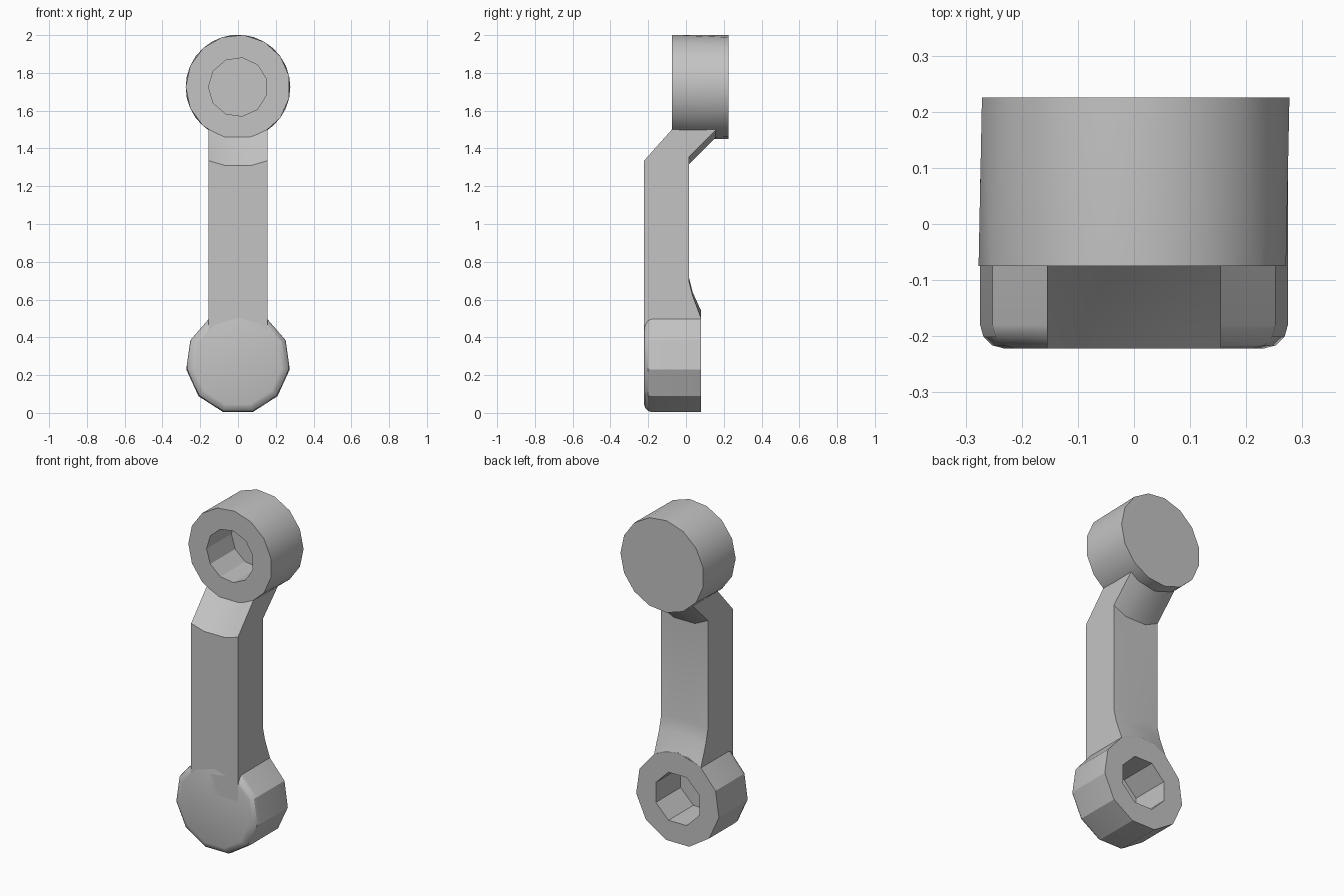
import bpy
import bmesh
from math import sin, cos, pi

if "Cube" in bpy.data.objects:
    bpy.data.objects.remove(bpy.data.objects["Cube"])

grey = bpy.data.materials.new("plain grey")
grey.use_nodes = True
colour = (0.55, 0.55, 0.55, 1)
grey.diffuse_color = colour
grey.node_tree.nodes["Principled BSDF"].inputs["Base Color"].default_value = colour


def finish(bm, name):
    bmesh.ops.recalc_face_normals(bm, faces=bm.faces)
    mesh = bpy.data.meshes.new(name)
    bm.to_mesh(mesh)
    bm.free()
    mesh.materials.append(grey)
    obj = bpy.data.objects.new(name, mesh)
    bpy.context.collection.objects.link(obj)
    bpy.ops.object.select_all(action="DESELECT")
    obj.select_set(True)
    bpy.context.view_layer.objects.active = obj
    bpy.ops.object.shade_smooth_by_angle(angle=pi / 6)
    return obj


def ring(bm, sides, radius, phase, y, z):
    angles = [phase + 2 * pi * i / sides for i in range(sides)]
    return [bm.verts.new((radius * cos(a), y, z + radius * sin(a))) for a in angles]


def bridge(bm, a, b):
    n = len(a)
    return [bm.faces.new((a[i], a[(i + 1) % n], b[(i + 1) % n], b[i])) for i in range(n)]


def socket(name, z, sides, phase, open_y, closed_y, floor_y, hole_sides, hole_phase,
           twist=0, rounding=0):
    """A round boss with a blind hole in one end."""
    bm = bmesh.new()
    outer = ring(bm, sides, 0.277, phase, open_y, z)
    back = ring(bm, sides, 0.277, phase + twist, closed_y, z)
    lip = ring(bm, hole_sides, 0.156, hole_phase, open_y, z)
    floor = ring(bm, hole_sides, 0.156, hole_phase, floor_y, z)
    walls = bridge(bm, outer, back)
    bridge(bm, lip, floor)
    cap = bm.faces.new(back)
    bm.faces.new(floor)
    rim = [bm.edges.get((loop[i - 1], loop[i])) for loop in (outer, lip) for i in range(len(loop))]
    bmesh.ops.triangle_fill(bm, edges=rim, use_beauty=True)
    if twist:
        bmesh.ops.triangulate(bm, faces=walls)
    if rounding:
        bmesh.ops.bevel(bm, geom=list(cap.edges), offset=rounding, segments=3,
                        profile=0.5, affect="EDGES")
    return finish(bm, name)


# Upper boss, hole facing forward
socket("upper_boss", 1.725, 15, pi, -0.075, 0.225, 0.16, 11, pi, twist=pi / 15)

# Lower boss, hole facing back, rounded front rim
socket("lower_boss", 0.27, 11, pi / 2, 0.08, -0.222, -0.155, 8, pi / 8, rounding=0.042)

# Cranked arm: side outline (y, z, height change at the middle columns)
outline = [
    (-0.222, 0.35, 0), (-0.222, 1.335, -0.025), (-0.075, 1.5, -0.04),
    (0, 1.57, 0), (0.1, 1.57, 0), (0.16, 1.5, -0.04),
    (0.015, 1.355, -0.04), (0.015, 0.7, 0.02), (0.035, 0.62, 0.02),
    (0.08, 0.5, 0.04), (0.07, 0.47, 0), (-0.17, 0.47, 0), (-0.17, 0.35, 0),
]
bm = bmesh.new()
columns = [
    [bm.verts.new((x, y, z + rise * mid)) for y, z, rise in outline]
    for x, mid in ((-0.155, 0), (-0.07, 1), (0.07, 1), (0.155, 0))
]
for a, b in zip(columns, columns[1:]):
    bridge(bm, a, b)
bm.faces.new(columns[0])
bm.faces.new(columns[-1])
finish(bm, "cranked_arm")
